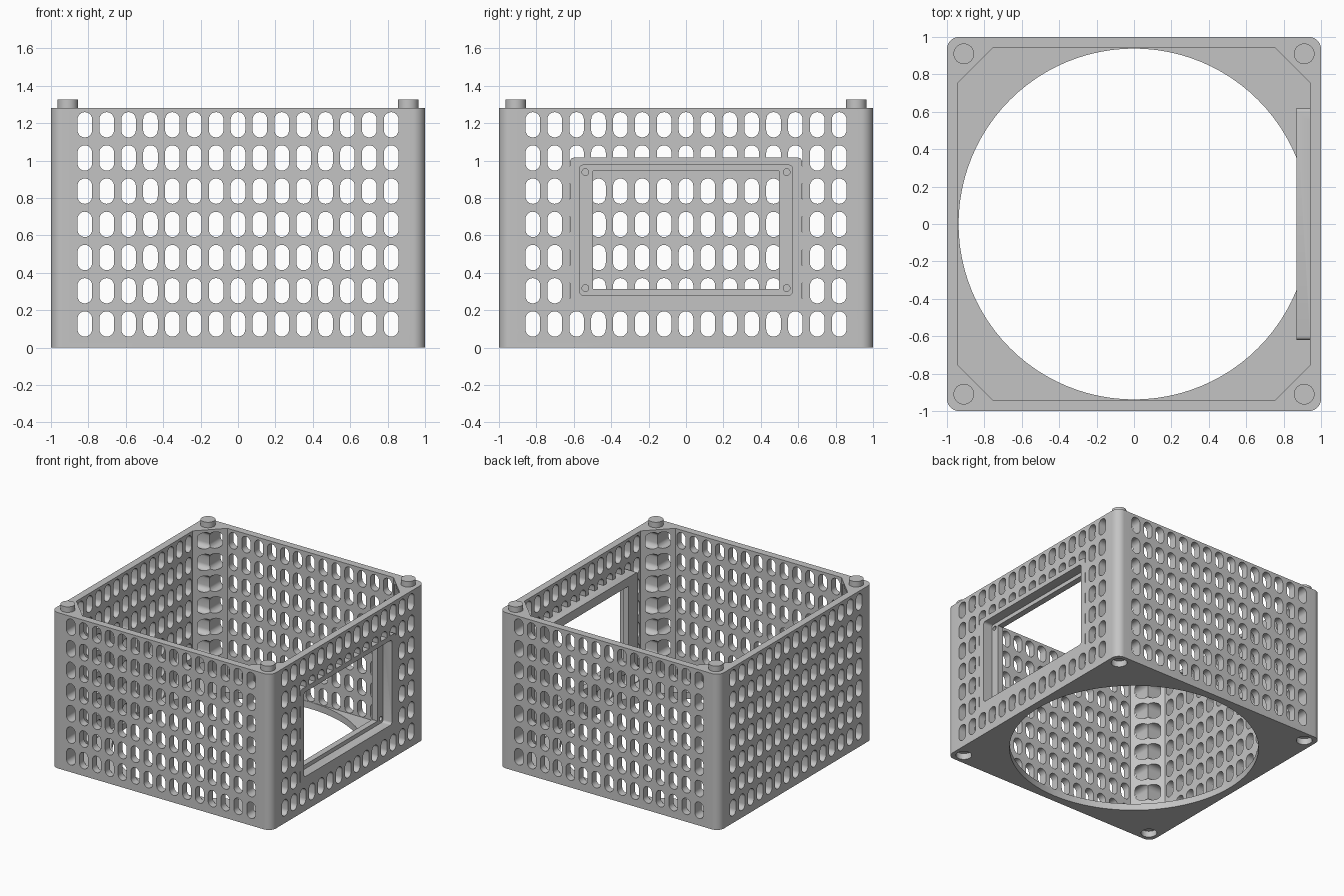
import bpy
import bmesh
from math import cos, sin, pi, radians

if "Cube" in bpy.data.objects:
    bpy.data.objects.remove(bpy.data.objects["Cube"])

HEIGHT = 1.28
FLOOR = 0.055
WINDOW_Z = 0.628

grey = bpy.data.materials.new("plain grey")
grey.use_nodes = True
grey.diffuse_color = (0.55, 0.55, 0.55, 1)
grey.node_tree.nodes["Principled BSDF"].inputs["Base Color"].default_value = grey.diffuse_color


def rounded_rect(width, height, radius, segments, cu=0, cv=0):
    """Outline of a rectangle with rounded corners (one segment gives chamfers)."""
    points = []
    for corner, (su, sv) in enumerate([(1, 1), (-1, 1), (-1, -1), (1, -1)]):
        u = cu + su * (width / 2 - radius)
        v = cv + sv * (height / 2 - radius)
        for i in range(segments + 1):
            a = (corner + i / segments) * pi / 2
            points.append((u + radius * cos(a), v + radius * sin(a)))
    return points


def circle(radius, segments, cu=0, cv=0):
    return [(cu + radius * cos(2 * pi * i / segments),
             cv + radius * sin(2 * pi * i / segments)) for i in range(segments)]


def prism(name, outlines, axis, low, high):
    """Extrude flat outlines along an axis into one closed mesh."""
    place = {"X": lambda u, v, w: (w, u, v),
             "Y": lambda u, v, w: (u, w, v),
             "Z": lambda u, v, w: (u, v, w)}[axis]
    bm = bmesh.new()
    for outline in outlines:
        ends = [[bm.verts.new(place(u, v, w)) for u, v in outline] for w in (low, high)]
        bm.faces.new(ends[0][::-1])
        bm.faces.new(ends[1])
        n = len(outline)
        for i in range(n):
            j = (i + 1) % n
            bm.faces.new((ends[0][i], ends[0][j], ends[1][j], ends[1][i]))
    bmesh.ops.recalc_face_normals(bm, faces=bm.faces)
    mesh = bpy.data.meshes.new(name)
    bm.to_mesh(mesh)
    bm.free()
    mesh.materials.append(grey)
    obj = bpy.data.objects.new(name, mesh)
    bpy.context.collection.objects.link(obj)
    return obj


def cut(target, cutter, keep=False):
    """Subtract the cutter and bake the result."""
    mod = target.modifiers.new("cut", "BOOLEAN")
    mod.operation = "DIFFERENCE"
    mod.solver = "MANIFOLD"
    mod.object = cutter
    bpy.context.view_layer.objects.active = target
    bpy.ops.object.modifier_apply(modifier=mod.name)
    if not keep:
        bpy.data.objects.remove(cutter)


def smooth(obj):
    bpy.ops.object.select_all(action="DESELECT")
    obj.select_set(True)
    bpy.context.view_layer.objects.active = obj
    bpy.ops.object.shade_smooth_by_angle(angle=radians(30))


corners = [(x, y) for x in (-0.91, 0.91) for y in (-0.91, 0.91)]

# Outer body with rounded upright edges
body = prism("basket_body", [rounded_rect(2, 2, 0.065, 12)], "Z", 0, HEIGHT)

# Solid zone around the window, kept free of slots and cavity
frame_zone = prism("frame_zone", [rounded_rect(1.24, 0.78, 0.02, 4, 0, 0.625)], "X", 0.87, 1.2)

# Cavity with chamfered corners
cavity = prism("cavity", [rounded_rect(1.88, 1.88, 0.185, 1)], "Z", FLOOR, 2)
cut(cavity, frame_zone, keep=True)
cut(body, cavity)

# Round floor opening
cut(body, prism("floor_opening", [circle(0.938, 96)], "Z", -0.1, 0.2))

# Slot grid through all four walls
slots = [rounded_rect(0.078, 0.135, 0.0385, 6, col * 0.117, 0.126 + row * 0.1775)
         for col in range(-7, 8) for row in range(7)]
cut(body, prism("slots_along_y", slots, "Y", -1.2, 1.2))
side_slots = prism("slots_along_x", slots, "X", -1.1, 1.1)
cut(side_slots, frame_zone)
cut(body, side_slots)

# Window: outer recess, opening and screw holes
cut(body, prism("recess", [rounded_rect(1.14, 0.695, 0.02, 4, 0, WINDOW_Z)], "X", 0.92, 1.2))
cut(body, prism("opening", [rounded_rect(0.995, 0.63, 0.001, 1, 0, WINDOW_Z)], "X", 0.8, 1.2))
screws = [circle(0.018, 20, sy * 0.538, WINDOW_Z + sz * 0.31)
          for sy in (-1, 1) for sz in (-1, 1)]
cut(body, prism("screw_holes", screws, "X", 0.89, 1.1))

# Sockets under the corners
cut(body, prism("sockets", [circle(0.06, 32, x, y) for x, y in corners], "Z", -0.1, 0.05))
smooth(body)

# Stacking pegs on the corners
for (x, y), label in zip(corners, ("front_right", "back_right", "front_left", "back_left")):
    smooth(prism(label + "_peg", [circle(0.055, 32, x, y)], "Z", HEIGHT - 0.01, HEIGHT + 0.045))
